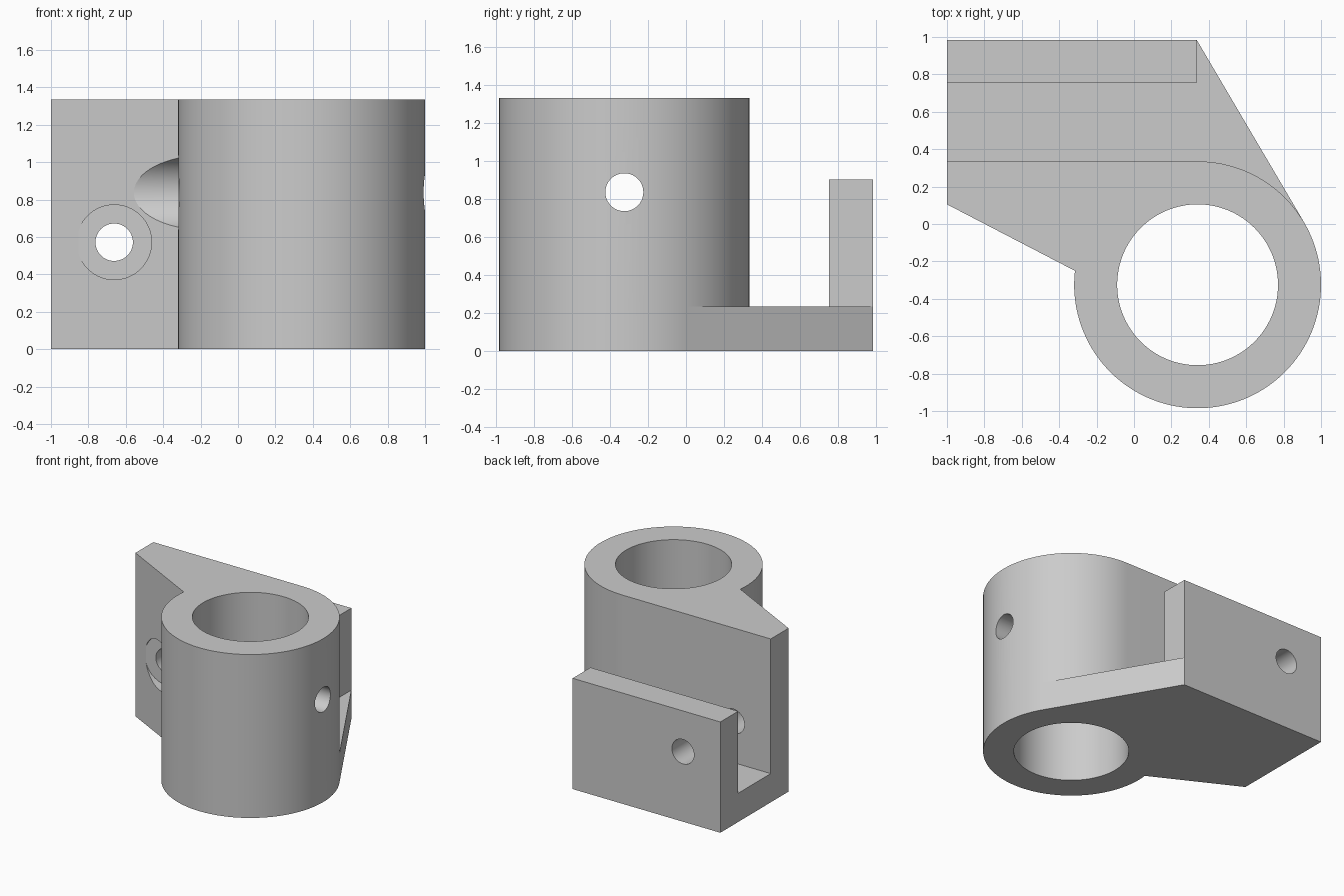
import bpy, bmesh
from math import sin, cos, radians, pi, atan2, acos
from mathutils import Matrix

old = bpy.data.objects.get("Cube")
if old:
    bpy.data.objects.remove(old, do_unlink=True)

CX, CY, R, BORE = 0.34, -0.325, 0.66, 0.43
HEIGHT, BASE, BACK = 1.335, 0.235, 0.985

grey = bpy.data.materials.new("plain grey")
grey.use_nodes = True
colour = (0.6, 0.6, 0.6, 1)
grey.diffuse_color = colour
grey.node_tree.nodes["Principled BSDF"].inputs["Base Color"].default_value = colour


def finish(name, bm):
    bmesh.ops.recalc_face_normals(bm, faces=bm.faces)
    mesh = bpy.data.meshes.new(name)
    bm.to_mesh(mesh)
    bm.free()
    mesh.materials.append(grey)
    ob = bpy.data.objects.new(name, mesh)
    bpy.context.collection.objects.link(ob)
    return ob


def prism(name, outline, z0, z1):
    bm = bmesh.new()
    face = bm.faces.new([bm.verts.new((x, y, z0)) for x, y in outline])
    ext = bmesh.ops.extrude_face_region(bm, geom=[face])
    verts = [v for v in ext["geom"] if isinstance(v, bmesh.types.BMVert)]
    bmesh.ops.translate(bm, verts=verts, vec=(0, 0, z1 - z0))
    return finish(name, bm)


def rod(name, axis, radius, start, end, a, b, segments=64):
    """Cylinder along an axis; a and b are its other two coordinates."""
    mid = (start + end) / 2
    place, turn = {
        "X": ((mid, a, b), Matrix.Rotation(pi / 2, 4, "Y")),
        "Y": ((a, mid, b), Matrix.Rotation(pi / 2, 4, "X")),
        "Z": ((a, b, mid), Matrix()),
    }[axis]
    bm = bmesh.new()
    bmesh.ops.create_cone(bm, cap_ends=True, segments=segments, radius1=radius,
                          radius2=radius, depth=end - start,
                          matrix=Matrix.Translation(place) @ turn)
    return finish(name, bm)


def combine(target, tool, operation):
    mod = target.modifiers.new(operation.title(), "BOOLEAN")
    mod.operation, mod.solver, mod.object = operation, "EXACT", tool
    bpy.context.view_layer.objects.active = target
    bpy.ops.object.modifier_apply(modifier=mod.name)
    bpy.data.objects.remove(tool, do_unlink=True)


# Round sleeve and full-height clamp flange as one outline
start, stop = 90, -186.5
steps = 96
arc = [radians(start + (stop - start) * i / steps) for i in range(steps + 1)]
outline = [(CX + R * cos(t), CY + R * sin(t)) for t in arc]
outline += [(-1, 0.105), (-1, CY + R)]
bracket = prism("clamp_bracket", outline, 0, HEIGHT)

# Base plate, its slanted side tangent to the sleeve
corner = (0.335, BACK)
t = atan2(corner[1] - CY, corner[0] - CX) - acos(R / (corner[1] - CY))
touch = (CX + R * cos(t), CY + R * sin(t))
combine(bracket, prism("base_plate", [(-1, 0.2), (-1, BACK), corner, touch, (CX, 0.2)],
                       0, BASE), "UNION")

# Low rear jaw
combine(bracket, prism("rear_jaw", [(-1, 0.755), (-1, BACK), corner, (corner[0], 0.755)],
                       0.1, 0.905), "UNION")

# Sleeve bore, set-screw hole, bolt hole and their counterbores
for cutter in (
    rod("bore", "Z", BORE, -0.2, 1.6, CX, CY, 128),
    rod("screw_hole", "X", 0.1, -1.2, 1.2, CY, 0.837),
    rod("screw_counterbore", "X", 0.2, -1.2, -0.318, CY, 0.837),
    rod("bolt_hole", "Y", 0.1, -1.2, 1.2, -0.662, 0.572),
    rod("bolt_counterbore", "Y", 0.2, -0.8, 0.028, -0.662, 0.572),
):
    combine(bracket, cutter, "DIFFERENCE")

# Smooth round walls, crisp edges
bpy.ops.object.select_all(action="DESELECT")
bracket.select_set(True)
bpy.context.view_layer.objects.active = bracket
bpy.ops.object.shade_smooth_by_angle(angle=radians(25))
